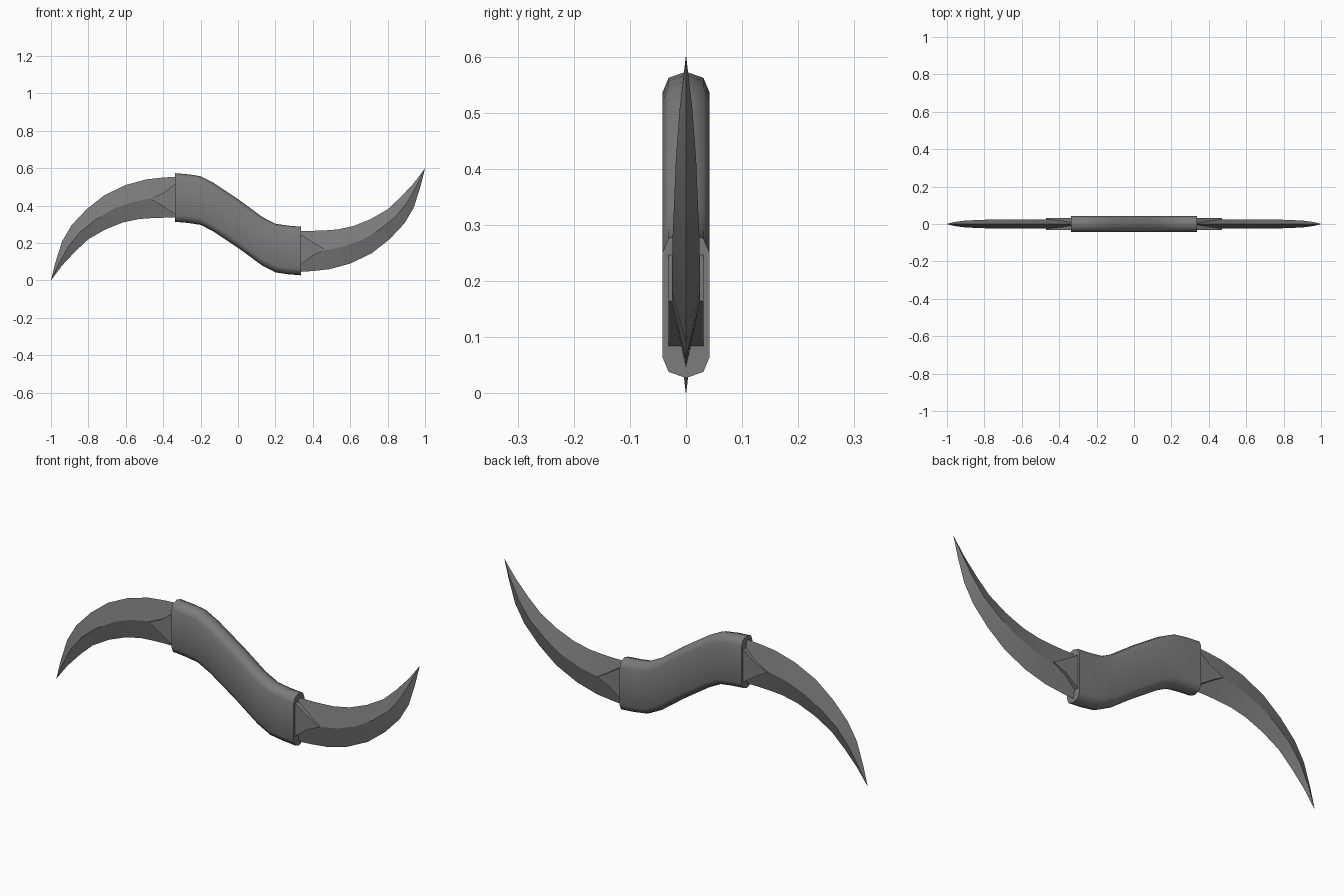
import bpy, bmesh, math

if "Cube" in bpy.data.objects:
    bpy.data.objects.remove(bpy.data.objects["Cube"])

metal = bpy.data.materials.new("dark_metal")
metal.diffuse_color = (0.2, 0.2, 0.2, 1)
metal.use_nodes = True
metal.node_tree.nodes["Principled BSDF"].inputs["Base Color"].default_value = metal.diffuse_color


def place(x, z, side):
    # side -1 = left end; side 1 = same point turned half a turn about (0, 0.3)
    return (x, z) if side < 0 else (-x, 0.6 - z)


def loft(name, rings, angle=30):
    bm = bmesh.new()
    rows = [[bm.verts.new(p) for p in ring] for ring in rings]
    n = len(rows[0])
    for a, b in zip(rows, rows[1:]):
        for i in range(n):
            j = (i + 1) % n
            bm.faces.new((a[i], a[j], b[j], b[i]))
    bm.faces.new(rows[0])
    bm.faces.new(rows[-1])
    bmesh.ops.recalc_face_normals(bm, faces=bm.faces)
    me = bpy.data.meshes.new(name)
    bm.to_mesh(me)
    bm.free()
    me.materials.append(metal)
    ob = bpy.data.objects.new(name, me)
    bpy.context.collection.objects.link(ob)
    bpy.ops.object.select_all(action='DESELECT')
    ob.select_set(True)
    bpy.context.view_layer.objects.active = ob
    bpy.ops.object.shade_smooth_by_angle(angle=math.radians(angle))
    return ob


# Handle: chamfered flat section swept along an S-shaped path
quarter = [(0.042, 0.093), (0.031, 0.119), (0, 0.13)]
right = [(y, -z) for y, z in reversed(quarter)] + quarter
section = right + [(-y, z) for y, z in reversed(right) if y > 0]
half = [(-0.336, 0.443), (-0.265, 0.437), (-0.2, 0.427), (-0.13, 0.391)]
path = half + [(0, 0.304), (0.02, 0.29)] + [place(x, z, 1) for x, z in reversed(half)]
loft("handle", [[(x, y, c + z) for y, z in section] for x, c in path], angle=60)

# Blade stations: outer edge x, z, inner edge x, z, half thickness
stations = [(-0.32, 0.555, -0.32, 0.335, 0.025),
            (-0.40, 0.55, -0.40, 0.335, 0.025),
            (-0.49, 0.54, -0.46, 0.333, 0.025),
            (-0.60, 0.51, -0.53, 0.328, 0.025),
            (-0.715, 0.455, -0.615, 0.31, 0.025),
            (-0.81, 0.38, -0.71, 0.272, 0.024),
            (-0.89, 0.295, -0.80, 0.22, 0.021),
            (-0.94, 0.21, -0.87, 0.155, 0.018),
            (-0.975, 0.10, -0.94, 0.08, 0.011)]

# Guard outline: small concave triangle over the blade root
guard = [(-0.32, 0.528), (-0.40, 0.467), (-0.47, 0.436), (-0.42, 0.408), (-0.32, 0.343)]

for side, label in ((-1, "left"), (1, "right")):
    # Diamond-section curved blade
    rings = []
    for ox, oz, ix, iz, t in stations:
        a, b = place(ox, oz, side), place(ix, iz, side)
        mx, mz = (a[0] + b[0]) / 2, (a[1] + b[1]) / 2
        rings.append([(a[0], 0, a[1]), (mx, t, mz), (b[0], 0, b[1]), (mx, -t, mz)])
    # Needle-fine tip
    x, z = place(-1, 0.0004, side)
    e = 0.0004
    rings.append([(x, y, z + d) for y, d in ((0, e), (e, 0), (0, -e), (-e, 0))])
    loft(label + "_blade", rings, angle=10)

    # Pointed guard plate
    outline = [place(x, z, side) for x, z in guard]
    loft(label + "_guard", [[(x, y, z) for x, z in outline] for y in (-0.031, 0.031)])
